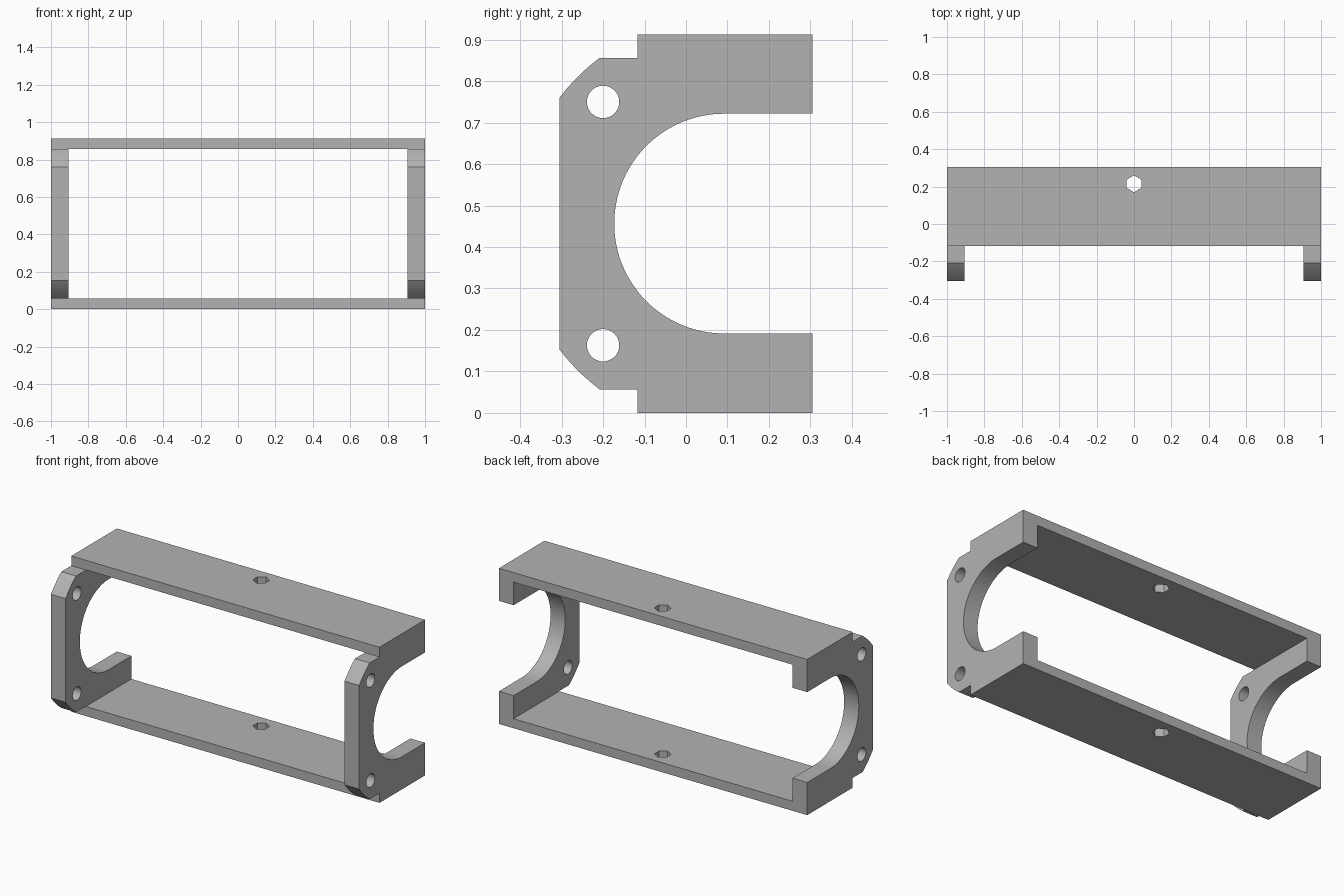
import bpy, bmesh, math
from mathutils import Vector, Matrix

if "Cube" in bpy.data.objects:
    bpy.data.objects.remove(bpy.data.objects["Cube"])

HEIGHT, BACK, FRONT, STEP = 0.913, 0.305, -0.305, -0.117
MID = HEIGHT / 2
CY = 0.092            # bore axis, y
BORE, RIM = 0.265, 0.5
PLATE, END = 0.058, 0.095


def arc(radius, start, end, n):
    """Points (y, z) on a circle around the bore axis."""
    angles = [math.radians(start + (end - start) * i / n) for i in range(n + 1)]
    return [(CY + radius * math.cos(a), MID + radius * math.sin(a)) for a in angles]


def finish(name, bm):
    bmesh.ops.recalc_face_normals(bm, faces=bm.faces)
    mesh = bpy.data.meshes.new(name)
    bm.to_mesh(mesh)
    bm.free()
    obj = bpy.data.objects.new(name, mesh)
    bpy.context.collection.objects.link(obj)
    return obj


def extrude_along_x(name, points):
    bm = bmesh.new()
    face = bm.faces.new([bm.verts.new((-1, y, z)) for y, z in points])
    moved = bmesh.ops.extrude_face_region(bm, geom=[face])["geom"]
    verts = [v for v in moved if isinstance(v, bmesh.types.BMVert)]
    bmesh.ops.translate(bm, verts=verts, vec=(2, 0, 0))
    return finish(name, bm)


def cylinder(name, sides, radius, depth, matrix):
    bm = bmesh.new()
    bmesh.ops.create_cone(bm, cap_ends=True, segments=sides, radius1=radius,
                          radius2=radius, depth=depth, matrix=matrix)
    return finish(name, bm)


def box(name, size, center):
    bm = bmesh.new()
    bmesh.ops.create_cube(bm, size=1, matrix=Matrix.Translation(center)
                          @ Matrix.Diagonal(Vector(size)).to_4x4())
    return finish(name, bm)


# C-shaped side profile: upper half, mirrored for the lower half
low = math.degrees(math.acos((FRONT - CY) / RIM))
high = math.degrees(math.pi - math.asin((MID - PLATE + 0.001) / RIM))
outer = [(BACK, HEIGHT), (STEP, HEIGHT), (STEP, HEIGHT - PLATE + 0.001)]
outer += arc(RIM, high, low, 5)
inner = arc(BORE, 180, 90, 32) + [(BACK, MID + BORE)]


def flip(points):
    return [(y, HEIGHT - z) for y, z in reversed(points)]


frame = extrude_along_x("bracket_frame", outer + flip(outer) + flip(inner)[:-1] + inner)

# Central opening, bolt holes and hexagonal holes
cutters = [box("opening_cutter", (2 - 2 * END, 2, HEIGHT - 2 * PLATE + 0.004), (0, 0, MID))]
along_x = Matrix.Rotation(math.pi / 2, 4, "Y")
for z in (0.163, HEIGHT - 0.163):
    cutters.append(cylinder("bolt_hole_cutter", 48, 0.039, 3,
                            Matrix.Translation((0, -0.2, z)) @ along_x))
cutters.append(cylinder("hex_hole_cutter", 6, 0.045, 3, Matrix.Translation((0, 0.215, MID))))

for cutter in cutters:
    cutter.hide_render = True
    mod = frame.modifiers.new(cutter.name, "BOOLEAN")
    mod.operation, mod.solver, mod.object = "DIFFERENCE", "EXACT", cutter

bpy.ops.object.select_all(action="DESELECT")
frame.select_set(True)
bpy.context.view_layer.objects.active = frame
for mod in list(frame.modifiers):
    bpy.ops.object.modifier_apply(modifier=mod.name)
for cutter in cutters:
    bpy.data.objects.remove(cutter)

# Plain grey finish
grey = bpy.data.materials.new("plain_grey")
grey.use_nodes = True
color = (0.45, 0.45, 0.45, 1)
grey.diffuse_color = color
grey.node_tree.nodes["Principled BSDF"].inputs["Base Color"].default_value = color
frame.data.materials.clear()
frame.data.materials.append(grey)
bpy.ops.object.shade_smooth_by_angle(angle=math.radians(30))
